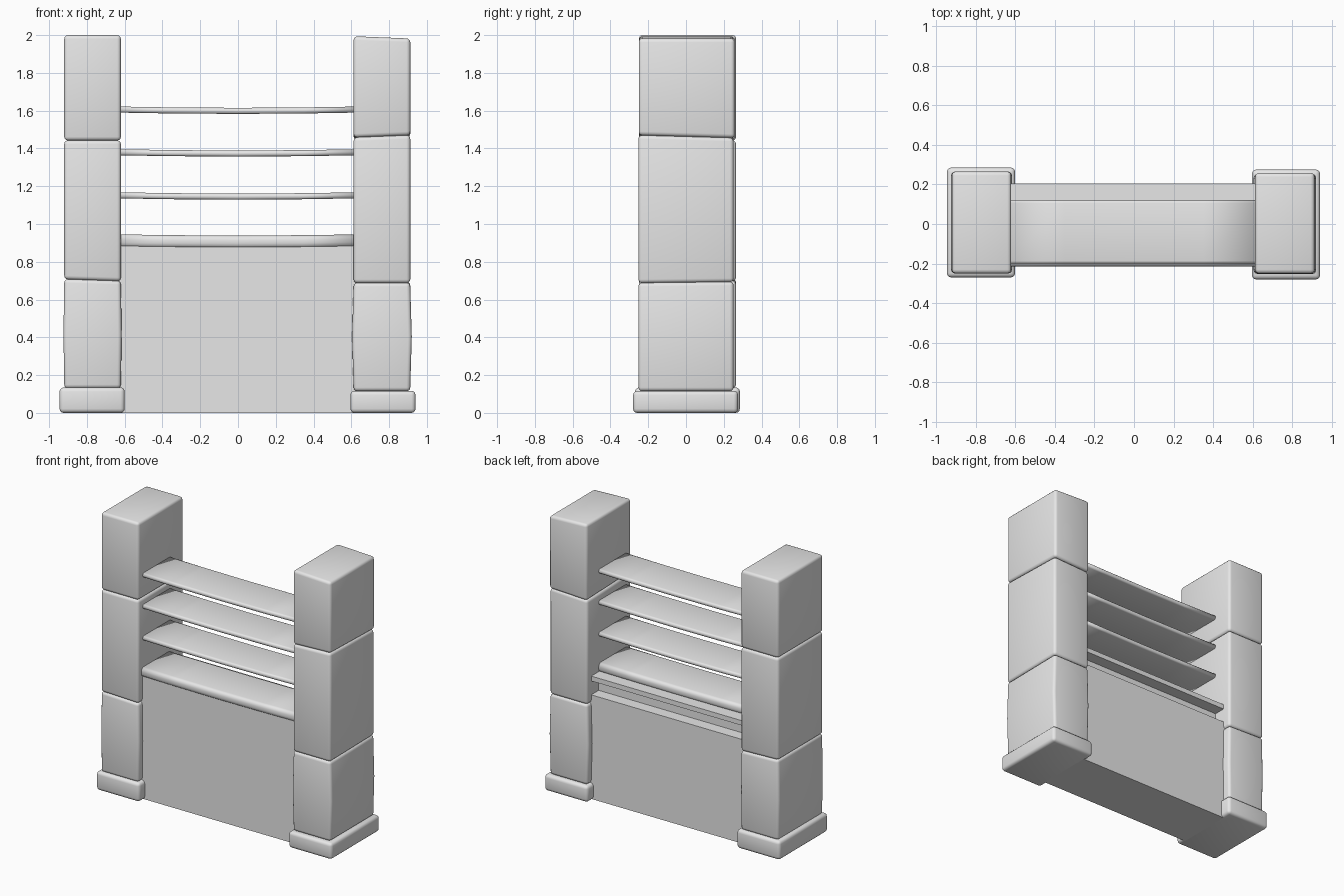
import bpy
import bmesh
from mathutils import Vector

cube = bpy.data.objects.get("Cube")
if cube:
    bpy.data.objects.remove(cube, do_unlink=True)

# One plain grey for everything
grey = bpy.data.materials.new("plain_grey")
grey.use_nodes = True
grey.diffuse_color = (0.8, 0.8, 0.8, 1)
grey.node_tree.nodes["Principled BSDF"].inputs["Base Color"].default_value = (0.8, 0.8, 0.8, 1)


def finish(name, bm, smooth):
    bmesh.ops.recalc_face_normals(bm, faces=bm.faces)
    mesh = bpy.data.meshes.new(name)
    bm.to_mesh(mesh)
    bm.free()
    mesh.materials.append(grey)
    for poly in mesh.polygons:
        poly.use_smooth = smooth
    obj = bpy.data.objects.new(name, mesh)
    bpy.context.collection.objects.link(obj)
    return obj


def stone(name, x, y, z, round_edge=0.02, top_tilt=(0, 0), low_tilt=(0, 0), bulge=0.0):
    """Rounded block between (min, max) ranges, with leaning ends and a bulging middle."""
    bm = bmesh.new()
    bmesh.ops.create_cube(bm, size=1)
    centre = Vector([sum(r) / 2 for r in (x, y, z)])
    size = Vector([r[1] - r[0] for r in (x, y, z)])
    for v in bm.verts:
        tilt = top_tilt if v.co.z > 0 else low_tilt
        lean = tilt[0] * v.co.x + tilt[1] * v.co.y
        v.co = centre + v.co * size
        v.co.z += lean
    bmesh.ops.bevel(bm, geom=bm.edges[:], offset=round_edge, segments=3,
                    profile=0.5, affect='EDGES')
    if bulge:
        bmesh.ops.bisect_plane(bm, geom=bm.verts[:] + bm.edges[:] + bm.faces[:],
                               plane_co=centre, plane_no=(0, 0, 1))
        for v in bm.verts:
            if abs(v.co.z - centre.z) < 0.001:
                v.co.x += bulge if v.co.x > centre.x else -bulge
    return finish(name, bm, True)


def slat(name, y, z, round_edge, sag):
    """Long rounded board that dips a little in the middle."""
    bm = bmesh.new()
    bmesh.ops.create_cube(bm, size=1)
    for v in bm.verts:
        v.co = Vector((v.co.x * 1.28,
                       sum(y) / 2 + v.co.y * (y[1] - y[0]),
                       sum(z) / 2 + v.co.z * (z[1] - z[0])))
    long_edges = [e for e in bm.edges if abs(e.verts[0].co.x - e.verts[1].co.x) > 1]
    bmesh.ops.bevel(bm, geom=long_edges, offset=round_edge, segments=3,
                    profile=0.5, affect='EDGES')
    for cut in (-0.35, 0, 0.35):
        bmesh.ops.bisect_plane(bm, geom=bm.verts[:] + bm.edges[:] + bm.faces[:],
                               plane_co=(cut, 0, 0), plane_no=(1, 0, 0))
    for v in bm.verts:
        v.co.z -= sag * (1 - (v.co.x / 0.64) ** 2)
    return finish(name, bm, True)


# Right pillar (-x)
rx, ry = (-0.92, -0.62), (-0.25, 0.265)
stone("right_foot", (-0.945, -0.60), (-0.27, 0.285), (0, 0.135), 0.022)
stone("right_lower_stone", rx, ry, (0.13, 0.704), top_tilt=(-0.01, 0), bulge=0.004)
stone("right_middle_stone", rx, ry, (0.702, 1.443), low_tilt=(-0.01, 0))
stone("right_upper_stone", rx, ry, (1.442, 2.0))

# Left pillar (+x)
lx, ly = (0.612, 0.912), (-0.252, 0.252)
stone("left_foot", (0.595, 0.94), (-0.28, 0.275), (0, 0.117), 0.022)
stone("left_lower_stone", lx, ly, (0.115, 0.692), top_tilt=(0, 0.006), bulge=0.008)
stone("left_middle_stone", lx, ly, (0.69, 1.458), top_tilt=(0.012, -0.014), low_tilt=(0, 0.006))
stone("left_upper_stone", lx, (-0.25, 0.258), (1.457, 1.988), top_tilt=(-0.012, 0),
      low_tilt=(0.012, -0.014))

# Low wall with a ledge and a lip along its back
profile = [(-0.205, 0), (0.205, 0), (0.205, 0.75), (0.12, 0.75),
           (0.12, 0.85), (0.205, 0.85), (0.205, 0.885), (-0.205, 0.885)]
bm = bmesh.new()
face = bm.faces.new([bm.verts.new((-0.65, y, z)) for y, z in profile])
side = bmesh.ops.extrude_face_region(bm, geom=[face])["geom"]
bmesh.ops.translate(bm, verts=[g for g in side if isinstance(g, bmesh.types.BMVert)],
                    vec=(1.3, 0, 0))
finish("low_wall", bm, False)

# Slats between the pillars
slat("bottom_slat", (-0.215, 0.12), (0.878, 0.945), 0.025, 0.006)
for i, height in enumerate((1.152, 1.38, 1.606)):
    slat(f"slat_{i + 1}", (-0.2, 0.12), (height - 0.016, height + 0.016), 0.014, 0.007)
